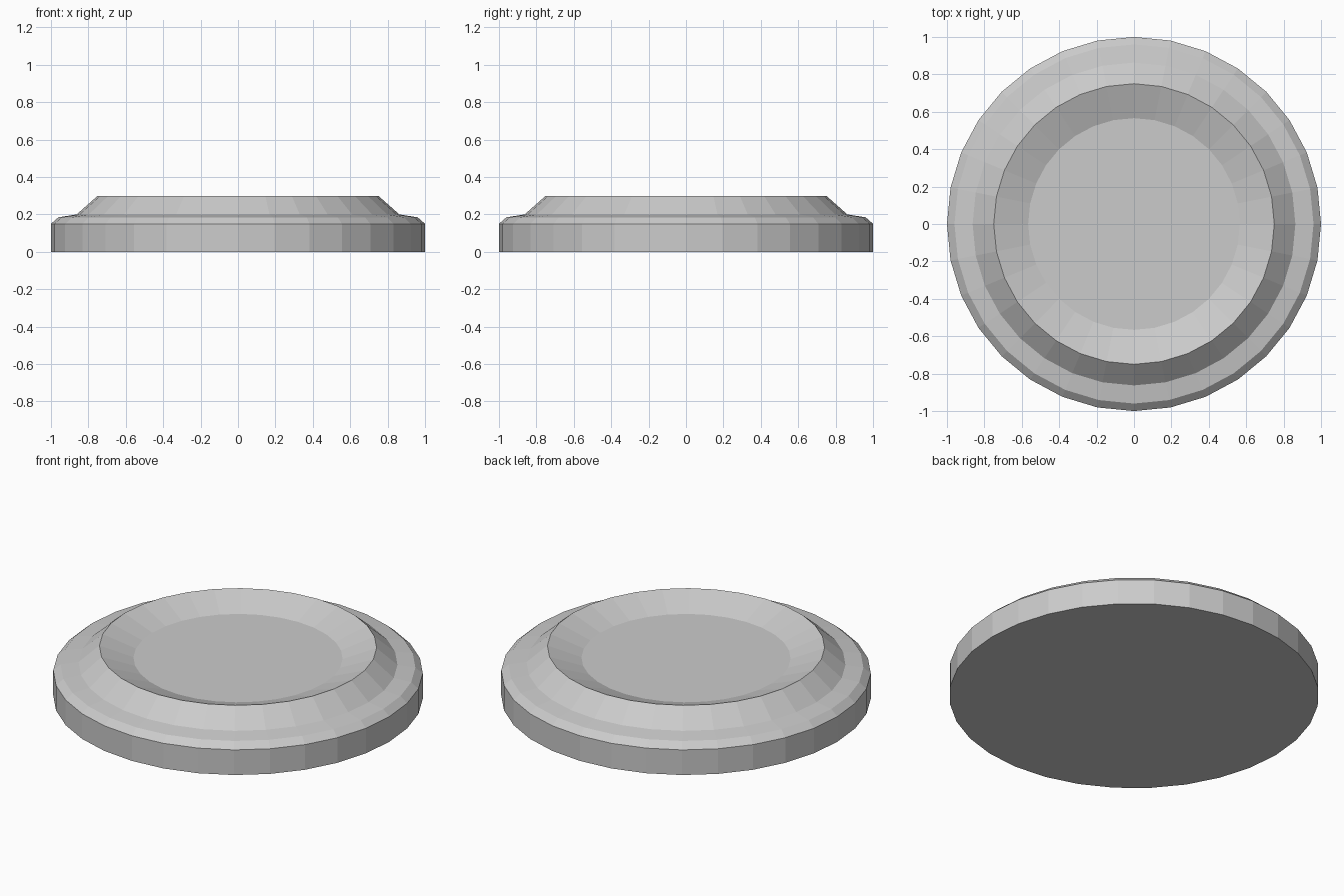
import bpy, bmesh
from math import cos, sin, tau

if "Cube" in bpy.data.objects:
    bpy.data.objects.remove(bpy.data.objects["Cube"])

SEGMENTS = 32

# Radius / height profile, from the base up over the rim into the dish
PROFILE = [(1.0, 0.0), (1.0, 0.15), (0.96, 0.185), (0.863, 0.2),
           (0.75, 0.3), (0.566, 0.232)]


def lathe(name, profile, n):
    """Revolve a profile around z and cap both ends with flat discs."""
    bm = bmesh.new()
    rings = [[bm.verts.new((r * cos(tau * i / n), r * sin(tau * i / n), z))
              for i in range(n)] for r, z in profile]
    for low, high in zip(rings, rings[1:]):
        for i in range(n):
            j = (i + 1) % n
            bm.faces.new((low[i], low[j], high[j], high[i]))
    bm.faces.new(rings[0][::-1])
    bm.faces.new(rings[-1])
    mesh = bpy.data.meshes.new(name)
    bm.to_mesh(mesh)
    bm.free()
    obj = bpy.data.objects.new(name, mesh)
    bpy.context.collection.objects.link(obj)
    return obj


# Round base with a chamfered edge, raised rim and shallow dished top
lathe("dished_disc", PROFILE, SEGMENTS)
